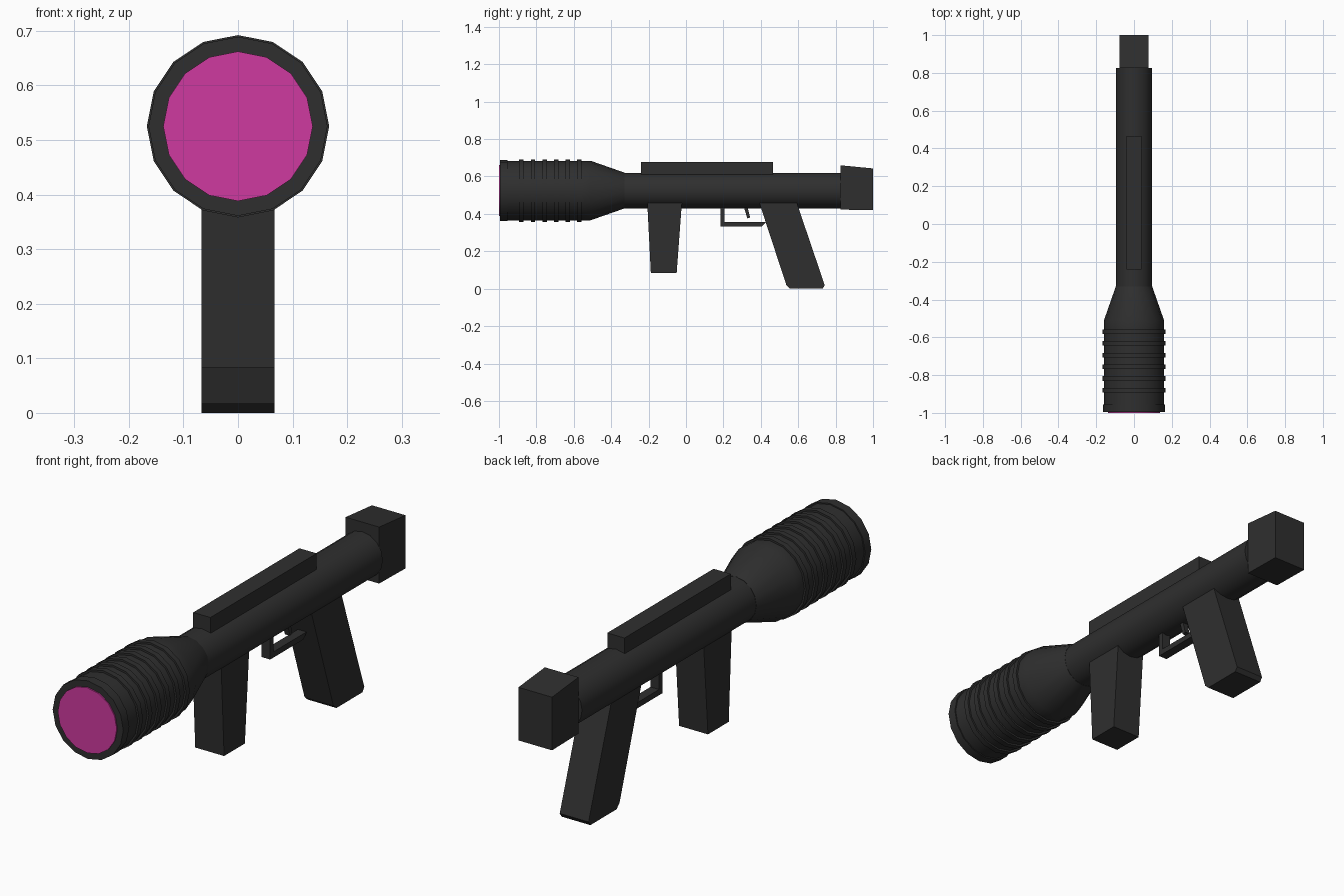
import bpy, bmesh, math

if "Cube" in bpy.data.objects:
    bpy.data.objects.remove(bpy.data.objects["Cube"], do_unlink=True)

AXIS = 0.525   # height of the tube's centre line
SIDES = 16


def material(name, rgb):
    m = bpy.data.materials.new(name)
    m.use_nodes = True
    m.diffuse_color = (*rgb, 1)
    bsdf = m.node_tree.nodes["Principled BSDF"]
    bsdf.inputs["Base Color"].default_value = (*rgb, 1)
    bsdf.inputs["Roughness"].default_value = 0.8
    return m


DARK = material("charcoal", (0.028, 0.028, 0.028))
PINK = material("magenta", (0.62, 0.042, 0.35))


def finish(name, bm, mat, smooth=False):
    bmesh.ops.recalc_face_normals(bm, faces=bm.faces)
    mesh = bpy.data.meshes.new(name)
    bm.to_mesh(mesh)
    bm.free()
    mesh.materials.append(mat)
    ob = bpy.data.objects.new(name, mesh)
    bpy.context.collection.objects.link(ob)
    if smooth:
        bpy.ops.object.select_all(action="DESELECT")
        ob.select_set(True)
        bpy.context.view_layer.objects.active = ob
        bpy.ops.object.shade_smooth_by_angle(angle=math.radians(30))
    return ob


def lathe(name, profile, mat=DARK):
    """Turn (y, radius) points round the tube axis and cap both ends."""
    bm = bmesh.new()
    rings = []
    for y, r in profile:
        angles = [math.tau * i / SIDES for i in range(SIDES)]
        rings.append([bm.verts.new((r * math.cos(a), y, AXIS + r * math.sin(a)))
                      for a in angles])
    for a, b in zip(rings, rings[1:]):
        for i in range(SIDES):
            j = (i + 1) % SIDES
            bm.faces.new((a[i], a[j], b[j], b[i]))
    bm.faces.new(rings[0])
    bm.faces.new(rings[-1])
    return finish(name, bm, mat, smooth=True)


def slab(name, outline, half_width, mat=DARK):
    """Extrude a side outline of (y, z) points evenly across x."""
    bm = bmesh.new()
    face = bm.faces.new([bm.verts.new((-half_width, y, z)) for y, z in outline])
    out = bmesh.ops.extrude_face_region(bm, geom=[face])
    moved = [v for v in out["geom"] if isinstance(v, bmesh.types.BMVert)]
    bmesh.ops.translate(bm, verts=moved, vec=(2 * half_width, 0, 0))
    return finish(name, bm, mat)


# Main tube and flared front barrel
lathe("main_tube", [(-0.4, 0.095), (0.825, 0.095)])

BODY, RIM, RIDGE = 0.159, 0.164, 0.167
barrel = [(-0.995, RIM), (-0.955, RIM), (-0.955, BODY)]
for i in range(6):
    y = -0.88 + 0.062 * i
    barrel += [(y - 0.012, BODY), (y - 0.012, RIDGE),
               (y + 0.012, RIDGE), (y + 0.012, BODY)]
barrel += [(-0.51, BODY), (-0.33, 0.096)]
lathe("front_barrel", barrel)

# Lens plate on the muzzle
lathe("lens", [(-1.0, 0.137), (-0.992, 0.137)], PINK)

# Top rail and rear block
slab("top_rail", [(-0.24, 0.59), (0.465, 0.59), (0.465, 0.677), (-0.24, 0.677)], 0.04)
slab("rear_block", [(0.825, 0.423), (1.0, 0.42), (1.0, 0.643), (0.825, 0.66)], 0.078)

# Grips
slab("front_grip", [(-0.207, 0.46), (-0.188, 0.083), (-0.05, 0.083), (-0.022, 0.46)], 0.067)
slab("rear_grip", [(0.392, 0.46), (0.537, 0.018), (0.557, 0), (0.73, 0),
                   (0.742, 0.018), (0.592, 0.46)], 0.067)

# Trigger and its guard
slab("trigger_guard", [(0.185, 0.45), (0.185, 0.333), (0.405, 0.333), (0.428, 0.357),
                       (0.207, 0.357), (0.207, 0.45)], 0.02)
slab("trigger", [(0.305, 0.45), (0.328, 0.376), (0.343, 0.38), (0.325, 0.45)], 0.012)
